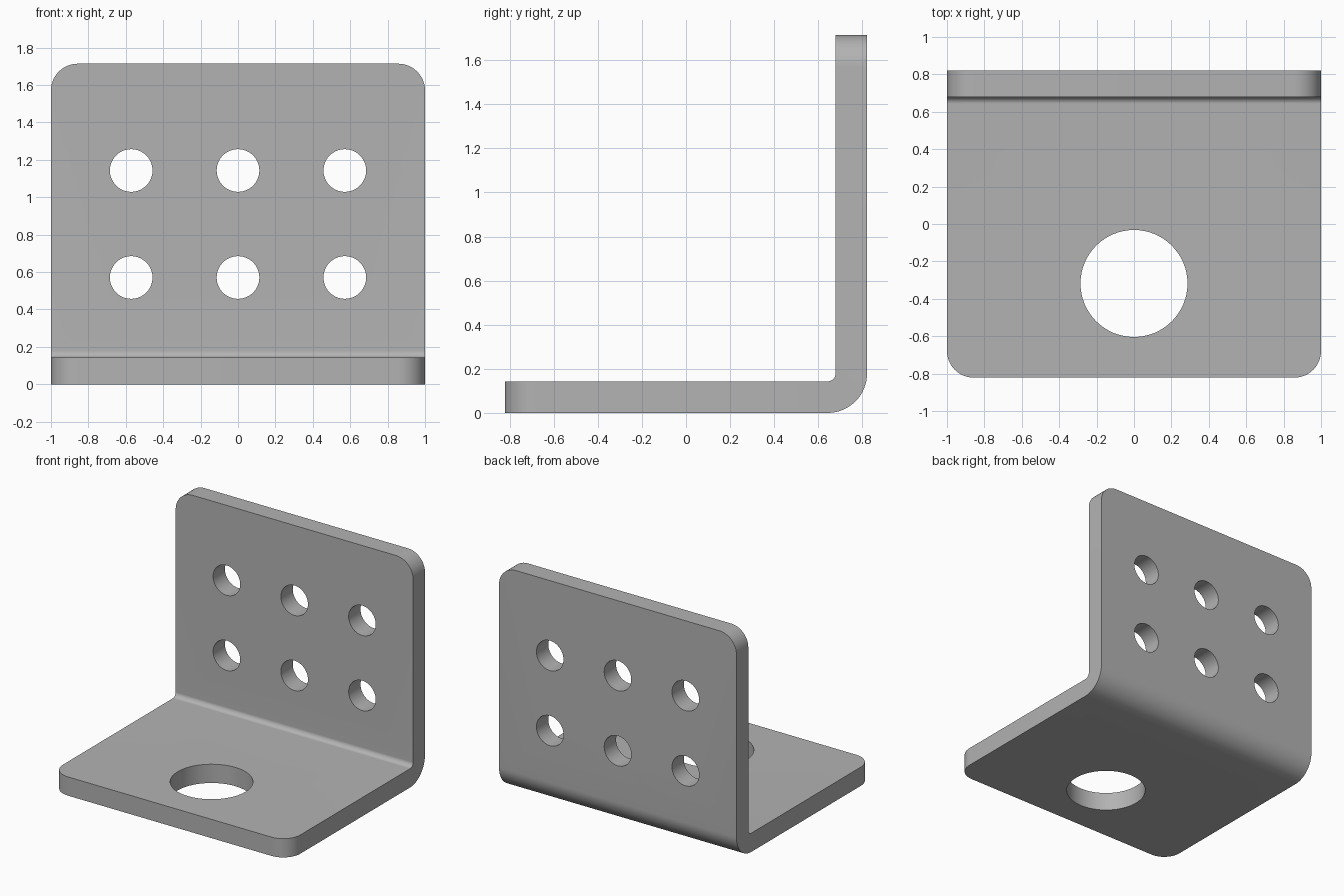
import bpy, bmesh
from math import cos, sin, pi, radians
from mathutils import Vector

cube = bpy.data.objects.get("Cube")
if cube:
    bpy.data.objects.remove(cube, do_unlink=True)

WIDTH, DEPTH, HEIGHT, THICK = 2.0, 1.643, 1.714, 0.143
INNER_R, CORNER_R = 0.036, 0.143
OUTER_R = INNER_R + THICK
FRONT, BACK = -DEPTH / 2, DEPTH / 2

steel = bpy.data.materials.new("plain_grey")
steel.use_nodes = True
GREY = (0.45, 0.45, 0.45, 1)
steel.diffuse_color = GREY
steel.node_tree.nodes["Principled BSDF"].inputs["Base Color"].default_value = GREY


def bend(radius, steps=16):
    """Quarter arc from the base up to the back plate, as (y, z) points."""
    cy, cz = BACK - OUTER_R, OUTER_R
    angles = [pi / 2 * i / steps for i in range(steps + 1)]
    return [(cy + radius * sin(a), cz - radius * cos(a)) for a in angles]


# L-shaped side profile, extruded across the width
profile = [(FRONT, 0)] + bend(OUTER_R) + [(BACK, HEIGHT), (BACK - THICK, HEIGHT)]
profile += bend(INNER_R)[::-1] + [(FRONT, THICK)]
bm = bmesh.new()
side = bm.faces.new([bm.verts.new((-WIDTH / 2, y, z)) for y, z in profile])
extruded = bmesh.ops.extrude_face_region(bm, geom=[side])["geom"]
bmesh.ops.translate(bm, vec=(WIDTH, 0, 0),
                    verts=[v for v in extruded if isinstance(v, bmesh.types.BMVert)])
bmesh.ops.recalc_face_normals(bm, faces=bm.faces)


# Rounded free corners of both plates
def is_corner(edge):
    a, b = (v.co for v in edge.verts)
    front = max(a.y, b.y) < FRONT + 0.01
    top = min(a.z, b.z) > HEIGHT - 0.01
    return (front or top) and abs(a.x - b.x) < 0.01


bmesh.ops.bevel(bm, geom=[e for e in bm.edges if is_corner(e)], offset=CORNER_R,
                offset_type='OFFSET', segments=12, profile=0.5, affect='EDGES')
mesh = bpy.data.meshes.new("angle_bracket")
bm.to_mesh(mesh)
bm.free()
bracket = bpy.data.objects.new("angle_bracket", mesh)
bpy.context.collection.objects.link(bracket)
mesh.materials.append(steel)


# Drilled holes
def drill(name, location, radius, tilt=0):
    bpy.ops.mesh.primitive_cylinder_add(vertices=64, radius=radius, depth=THICK * 3,
                                        location=location, rotation=(tilt, 0, 0))
    cutter = bpy.context.object
    cutter.name = name
    cutter.data.materials.append(steel)
    mod = bracket.modifiers.new(name, 'BOOLEAN')
    mod.operation, mod.solver, mod.object = 'DIFFERENCE', 'EXACT', cutter
    return cutter


cutters = [drill("base_hole_cutter", (0, -0.318, THICK / 2), 0.286)]
for x in (-0.571, 0, 0.571):
    for z in (0.571, 1.143):
        cutters.append(drill("plate_hole_cutter", (x, BACK - THICK / 2, z), 0.114, pi / 2))

# Apply the holes and remove the cutters
bpy.ops.object.select_all(action='DESELECT')
bracket.select_set(True)
bpy.context.view_layer.objects.active = bracket
for mod in list(bracket.modifiers):
    bpy.ops.object.modifier_apply(modifier=mod.name)
for cutter in cutters:
    bpy.data.objects.remove(cutter, do_unlink=True)
bpy.ops.object.shade_smooth_by_angle(angle=radians(30))
